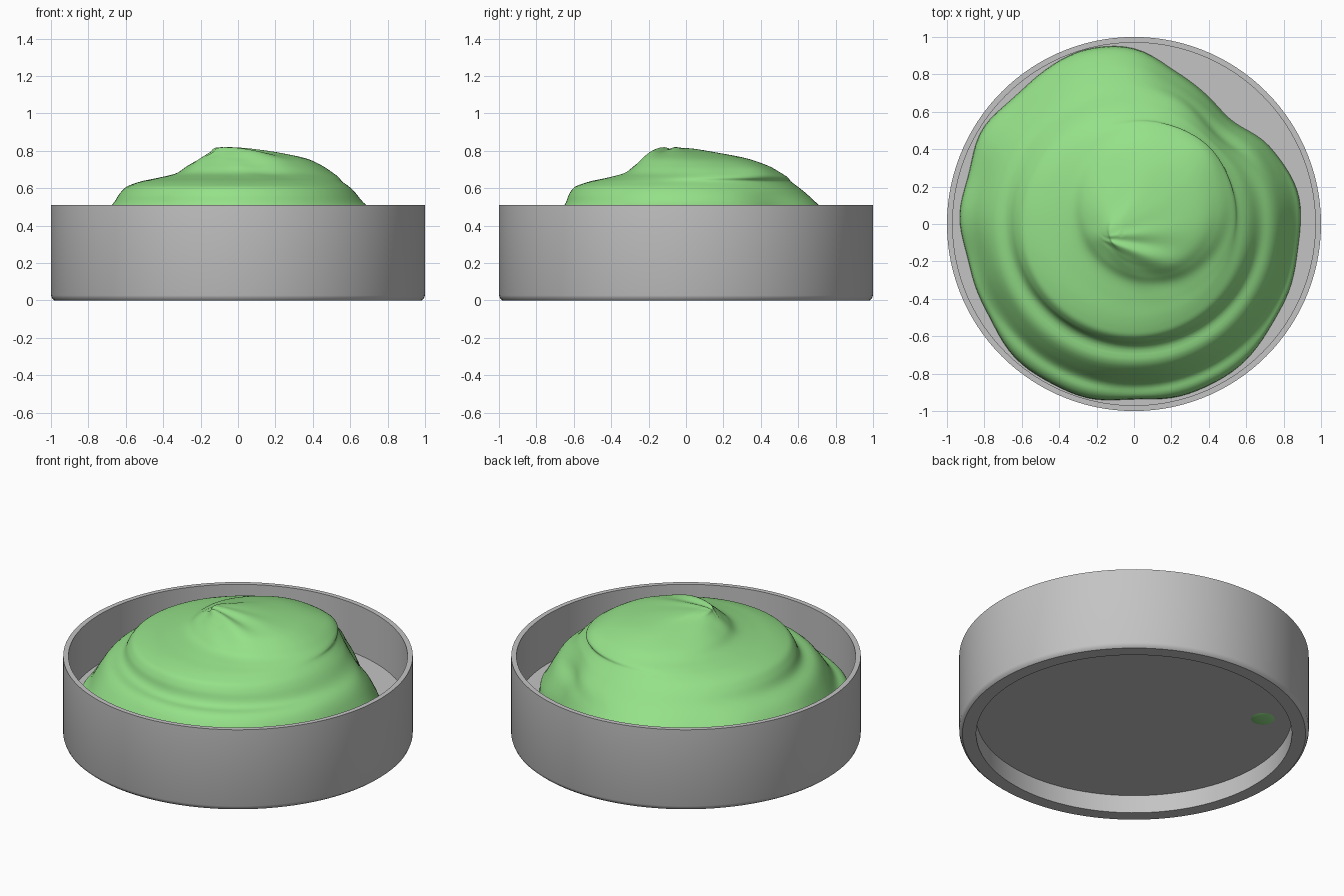
import bpy, bmesh, math

cube = bpy.data.objects.get("Cube")
if cube:
    bpy.data.objects.remove(cube, do_unlink=True)


def material(name, rgb):
    mat = bpy.data.materials.new(name)
    mat.use_nodes = True
    mat.diffuse_color = (*rgb, 1)
    mat.node_tree.nodes["Principled BSDF"].inputs["Base Color"].default_value = (*rgb, 1)
    return mat


def finish(bm, name, mat, angle):
    bmesh.ops.recalc_face_normals(bm, faces=bm.faces)
    mesh = bpy.data.meshes.new(name)
    bm.to_mesh(mesh)
    bm.free()
    mesh.materials.append(mat)
    obj = bpy.data.objects.new(name, mesh)
    bpy.context.collection.objects.link(obj)
    bpy.ops.object.select_all(action='DESELECT')
    obj.select_set(True)
    bpy.context.view_layer.objects.active = obj
    bpy.ops.object.shade_smooth_by_angle(angle=math.radians(angle))
    return obj


def skin(bm, rings, top, bottom):
    """Join rings of points and close both ends with a centre point."""
    loops = [[bm.verts.new(p) for p in ring] for ring in rings]
    n = len(loops[0])
    for a, b in zip(loops, loops[1:]):
        for i in range(n):
            j = (i + 1) % n
            bm.faces.new((a[i], a[j], b[j], b[i]))
    for loop, point in ((loops[0], bottom), (loops[-1], top)):
        centre = bm.verts.new(point)
        for i in range(n):
            bm.faces.new((loop[i], loop[(i + 1) % n], centre))


def catmull(a, b, c, d, t):
    return 0.5 * (2 * b + (c - a) * t + (2 * a - 5 * b + 4 * c - d) * t ** 2
                  + (3 * b - a - 3 * c + d) * t ** 3)


def smoothstep(lo, hi, x):
    t = min(max((x - lo) / (hi - lo), 0), 1)
    return t * t * (3 - 2 * t)


def bell(x, centre, width):
    return math.exp(-((x - centre) / width) ** 2)


grey = material("dish grey", (0.55, 0.55, 0.55))
green = material("paste green", (0.3, 0.75, 0.25))
SEG = 120
ANGLES = [math.tau * i / SEG for i in range(SEG)]

# Round dish: foot recess, rounded lower edge, wall, rim, inner wall and floor
profile = [(.903, .113), (.903, 0), (.982, 0), (.994, .01), (1, .027),
           (1, .51), (.97, .51), (.97, .2)]
bm = bmesh.new()
skin(bm, [[(r * math.cos(a), r * math.sin(a), z) for a in ANGLES] for r, z in profile],
     (0, 0, .2), (0, 0, .113))
finish(bm, "dish", grey, 35)

# Footprint radius of the mound, every 15 degrees from +x
FOOT = [.89, .88, .83, .77, .79, .85, .93, .97, .95, .94, .95, .92,
        .93, .91, .92, .945, .96, .96, .945, .95, .95, .925, .91, .895]
# Contours of the mound: height, centre x, centre y, radius, share of footprint shape
LEVELS = [(.2, 0, 0, 1, 1), (.27, 0, 0, .985, 1), (.36, 0, 0, .9, .8),
          (.44, 0, 0, .8, .4), (.51, .005, .025, .685, 0), (.57, 0, .01, .635, 0),
          (.61, 0, .005, .59, 0), (.637, .02, .025, .535, 0), (.657, .06, .065, .48, 0),
          (.68, .09, .09, .42, 0), (.72, .09, .08, .36, 0), (.76, .08, .045, .28, 0),
          (.79, .03, -.01, .18, 0), (.81, -.04, -.04, .09, 0), (.817, -.07, -.05, .02, 0)]
# Bulges and hollows: direction, spread, height, height spread, amount
BULGES = [(.8, .35, .71, .05, .03), (.8, .35, .49, .09, -.07), (2.3, .5, .77, .05, -.035)]


def footprint(a):
    s = a / math.tau * len(FOOT)
    k = int(s)
    return catmull(*(FOOT[(k + o) % len(FOOT)] for o in (-1, 0, 1, 2)), s - k)


def contour(s):
    last = len(LEVELS) - 1
    k = min(int(s), last - 1)
    rows = [LEVELS[min(max(k + o, 0), last)] for o in (-1, 0, 1, 2)]
    return [catmull(*column, s - k) for column in zip(*rows)]


def mound_point(level, a):
    z, cx, cy, r, share = level
    r *= 1 + (footprint(a) - 1) * share
    for direction, spread, height, reach, amount in BULGES:
        r += amount * bell(a, direction, spread) * bell(z, height, reach)
    # slightly wavy skirt
    r += .008 * share * math.sin(9 * a) * math.cos(4 * a)
    x, y = cx + r * math.cos(a), cy + r * math.sin(a)
    # soft folded tiers around the front, flaring into a low skirt
    d = math.hypot(x, y)
    front = 0.5 + 0.5 * math.cos(math.atan2(y, x) + 1.4)
    band = smoothstep(.56, .66, d) * (1 - smoothstep(.78, .84, d))
    z -= .012 * front * band * math.sin(math.tau * (d - .62) / .16)
    z -= .055 * front * bell(d, .86, .05) * smoothstep(.2, .3, z)
    # creases fanning out from the twisted tip
    px, py = x + .2, y + .07
    d, turn = math.hypot(px, py), math.atan2(py, px)
    z += .01 * bell(turn, -.3, .4) * bell(d, .25, .2) * math.sin(13 * turn)
    z += .012 * bell(d, 0, .06)
    return x, y, z


STEPS = 6
count = (len(LEVELS) - 1) * STEPS
bm = bmesh.new()
skin(bm, [[mound_point(contour(i / STEPS), a) for a in ANGLES] for i in range(count + 1)],
     (-.07, -.05, .818), (0, 0, .2))
finish(bm, "paste_mound", green, 80)

# Small spot of paste showing through the underside
bm = bmesh.new()
bmesh.ops.create_uvsphere(bm, u_segments=24, v_segments=16, radius=1)
for v in bm.verts:
    v.co = (v.co.x * .12 - .58, v.co.y * .12 + .455, v.co.z * .045 + .15)
finish(bm, "paste_spot", green, 80)
